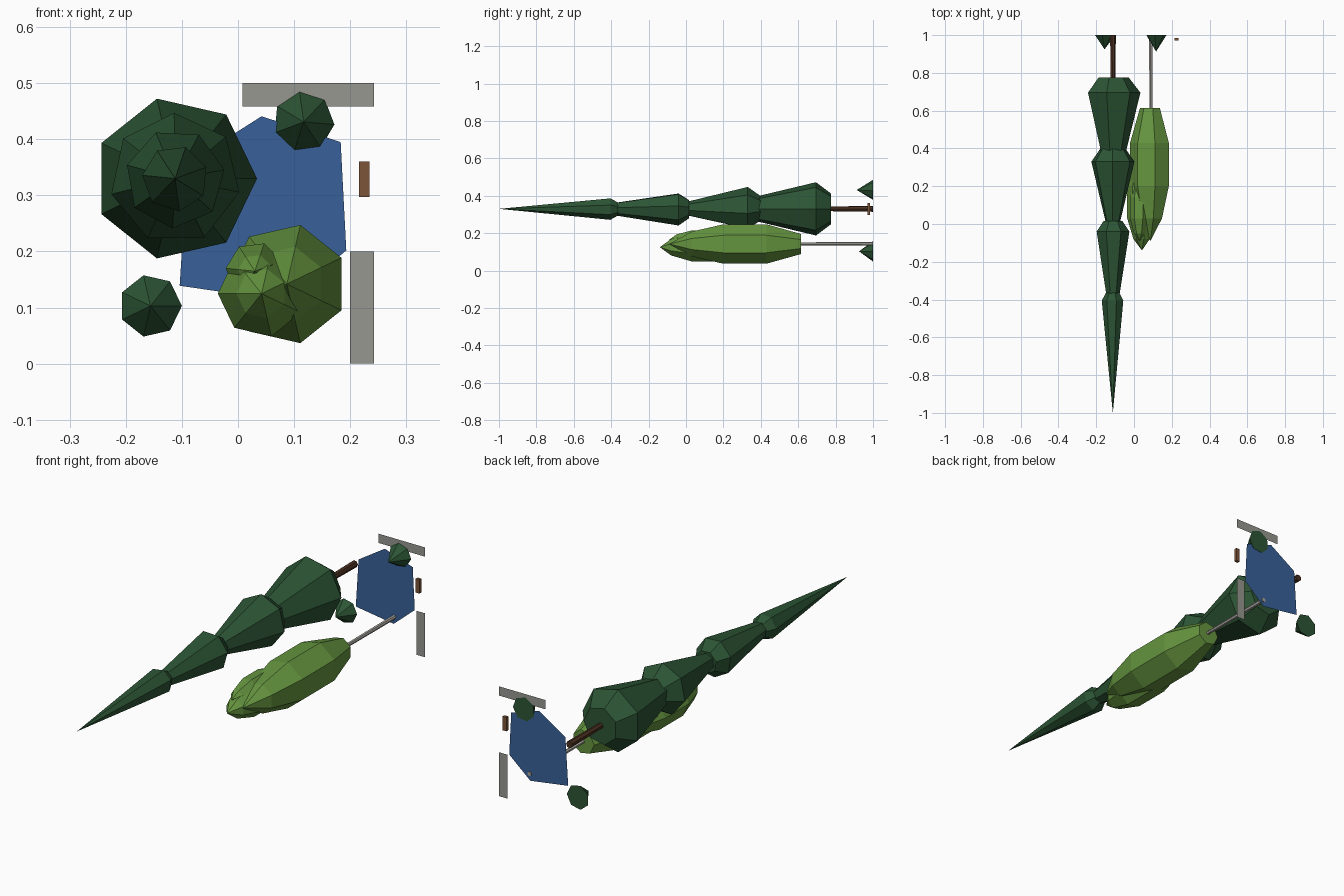
import bpy, bmesh
from math import cos, sin, pi, radians

if "Cube" in bpy.data.objects:
    bpy.data.objects.remove(bpy.data.objects["Cube"])


def material(name, rgb):
    m = bpy.data.materials.new(name)
    m.diffuse_color = (*rgb, 1)
    m.use_nodes = True
    m.node_tree.nodes["Principled BSDF"].inputs["Base Color"].default_value = m.diffuse_color
    return m


PINE = material("pine_green", (0.025, 0.09, 0.035))
LIME = material("leaf_green", (0.13, 0.30, 0.05))
BARK = material("bark", (0.07, 0.03, 0.015))
PALE = material("pale_bark", (0.40, 0.39, 0.36))
WOOD = material("wood", (0.20, 0.09, 0.04))
BLUE = material("water", (0.04, 0.12, 0.32))
PATH = material("paving", (0.31, 0.31, 0.28))


def finish(bm, name, mat):
    me = bpy.data.meshes.new(name)
    bm.to_mesh(me)
    bm.free()
    me.materials.append(mat)
    ob = bpy.data.objects.new(name, me)
    bpy.context.collection.objects.link(ob)
    return ob


def lathe(name, x, z, profile, mat, turn=0, sides=7):
    """Faceted solid around the y direction; profile is (y, radius), front to back."""
    bm = bmesh.new()
    rings = []
    for y, r in profile:
        if r == 0:
            rings.append([bm.verts.new((x, y, z))])
        else:
            angles = [radians(turn) + 2 * pi * i / sides for i in range(sides)]
            rings.append([bm.verts.new((x + r * cos(a), y, z + r * sin(a))) for a in angles])
    for a, b in zip(rings, rings[1:]):
        for i in range(sides):
            quad = [a[i % len(a)], a[(i + 1) % len(a)], b[(i + 1) % len(b)], b[i % len(b)]]
            bm.faces.new(list(dict.fromkeys(quad)))
    for end in (rings[0], rings[-1]):
        if len(end) > 1:
            bm.faces.new(end)
    bmesh.ops.recalc_face_normals(bm, faces=bm.faces)
    return finish(bm, name, mat)


def sheet(name, points, y, mat):
    """Flat outline facing the front."""
    bm = bmesh.new()
    bm.faces.new([bm.verts.new((x, y, z)) for x, z in points])
    return finish(bm, name, mat)


def rect(x0, x1, z0, z1):
    return [(x0, z0), (x1, z0), (x1, z1), (x0, z1)]


# Conifer: four overlapping tiers on a trunk
tiers = [(0.10, 0.695, 0.775, 0.146, 0), (-0.15, 0.33, 0.40, 0.117, -12),
         (-0.60, -0.04, 0.015, 0.089, 10), (-1.0, -0.405, -0.36, 0.059, 20)]
for i, (tip, wide, base, r, turn) in enumerate(tiers):
    lathe(f"conifer_tier_{i + 1}", -0.112, 0.33,
          [(tip, 0), (wide, r), (base, r * 0.58)], PINE, turn)
lathe("conifer_trunk", -0.112, 0.33, [(0.70, 0.012), (1.0, 0.016)], BARK)

# Broadleaf tree: main crown, two smaller lobes and a pale trunk
lathe("crown_main", 0.087, 0.142,
      [(-0.09, 0), (0.03, 0.068), (0.20, 0.108), (0.43, 0.108), (0.615, 0.055)], LIME, 180)
lathe("crown_lobe_large", 0.042, 0.125,
      [(-0.14, 0), (-0.08, 0.045), (0.03, 0.078), (0.20, 0.078), (0.34, 0.045), (0.40, 0)], LIME, 180)
lathe("crown_lobe_small", 0.03, 0.165,
      [(-0.09, 0), (-0.05, 0.03), (0.03, 0.052), (0.14, 0.052), (0.22, 0.03), (0.26, 0)], LIME, 20)
lathe("broadleaf_trunk", 0.089, 0.143, [(0.55, 0.008), (1.0, 0.010)], PALE)

# Low bushes
lathe("bush_upper", 0.117, 0.431, [(0.913, 0), (1.0, 0.055)], PINE, -5)
lathe("bush_lower", -0.156, 0.103, [(0.925, 0), (1.0, 0.056)], PINE, 0)

# Pond
sheet("pond", [(0.042, 0.441), (0.183, 0.395), (0.193, 0.202),
               (0.087, 0.111), (-0.104, 0.139), (-0.09, 0.357)], 0.996, BLUE)

# Paths along two edges
sheet("path_top", rect(0.008, 0.242, 0.458, 0.5), 0.998, PATH)
sheet("path_side", rect(0.2, 0.242, 0.0, 0.2), 0.998, PATH)

# Bench slab
bpy.ops.mesh.primitive_cube_add(size=1, location=(0.225, 0.978, 0.329))
bench = bpy.context.object
bench.name = "bench_seat"
bench.scale = (0.019, 0.014, 0.063)
bench.data.materials.append(WOOD)
